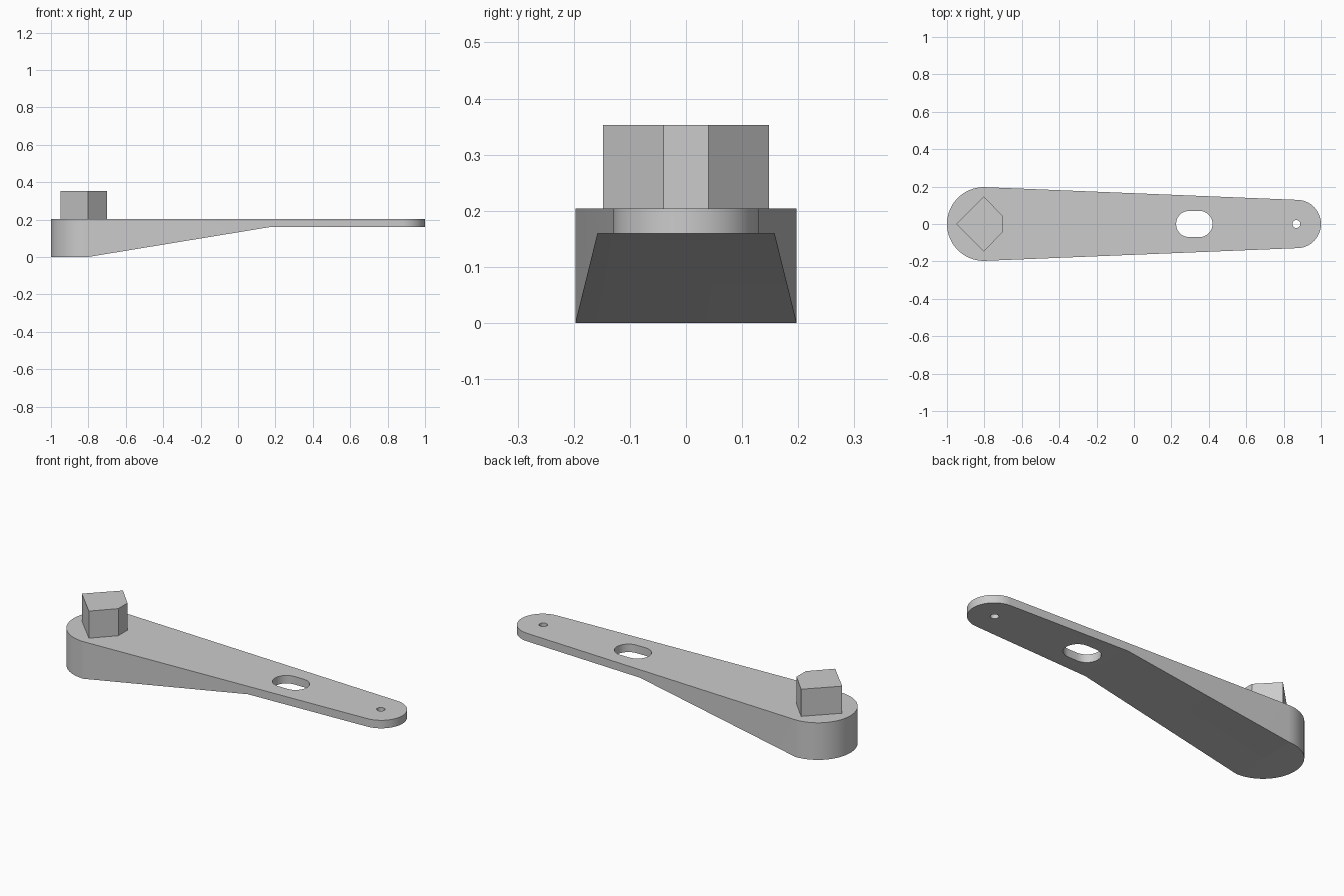
import bpy, bmesh
from math import sin, cos, pi
from mathutils import Vector

if "Cube" in bpy.data.objects:
    bpy.data.objects.remove(bpy.data.objects["Cube"])

grey = bpy.data.materials.new("plain grey")
grey.use_nodes = True
grey.diffuse_color = (0.6, 0.6, 0.6, 1)
grey.node_tree.nodes["Principled BSDF"].inputs["Base Color"].default_value = (0.6, 0.6, 0.6, 1)

TOP, THIN = 0.204, 0.16
BIG_X, BIG_R = -0.803, 0.197
TIP_X, TIP_R = 0.871, 0.129


def arc(cx, r, start, end, steps):
    angles = [start + (end - start) * i / steps for i in range(steps + 1)]
    return [(cx + r * cos(a), r * sin(a)) for a in angles]


def prism(name, points, extrusion):
    """Extrude a closed 3D outline into a solid."""
    bm = bmesh.new()
    face = bm.faces.new([bm.verts.new(p) for p in points])
    result = bmesh.ops.extrude_face_region(bm, geom=[face])
    moved = [g for g in result["geom"] if isinstance(g, bmesh.types.BMVert)]
    bmesh.ops.translate(bm, verts=moved, vec=Vector(extrusion))
    bmesh.ops.recalc_face_normals(bm, faces=bm.faces)
    mesh = bpy.data.meshes.new(name)
    bm.to_mesh(mesh)
    bm.free()
    mesh.materials.append(grey)
    obj = bpy.data.objects.new(name, mesh)
    bpy.context.collection.objects.link(obj)
    return obj


def upright(name, outline, low, high):
    return prism(name, [(x, y, low) for x, y in outline], (0, 0, high - low))


def cut(target, cutter):
    mod = target.modifiers.new(cutter.name, "BOOLEAN")
    mod.operation, mod.solver, mod.object = "DIFFERENCE", "EXACT", cutter
    bpy.context.view_layer.objects.active = target
    bpy.ops.object.modifier_apply(modifier=mod.name)
    bpy.data.objects.remove(cutter)


# Tapered arm with rounded ends
tilt = (BIG_R - TIP_R) / (TIP_X - BIG_X)
half = pi / 2 - tilt
arm = upright("lever_arm", arc(TIP_X, TIP_R, -half, half, 32)
              + arc(BIG_X, BIG_R, half, 2 * pi - half, 40), 0, TOP)

# Sloped underside, thinning to a flat tip
slope = (THIN) / (0.17 - BIG_X)
under = [(BIG_X - 0.1 / slope * 0.001, -0.0001), (0.17, THIN), (1.2, THIN), (1.2, -0.5), (BIG_X, -0.5)]
cut(arm, prism("underside_cutter", [(x, -0.5, z) for x, z in under], (0, 1, 0)))

# Long slot and small pin hole
slot = arc(0.35, 0.07, -pi / 2, pi / 2, 16) + arc(0.295, 0.07, pi / 2, 3 * pi / 2, 16)
cut(arm, upright("slot_cutter", slot, -0.1, 0.5))
cut(arm, upright("pin_hole_cutter", arc(0.868, 0.021, 0, 2 * pi, 24)[:-1], -0.1, 0.5))

# Five-sided drive post
post = upright("drive_post", [(-0.95, 0), (-0.803, -0.148), (-0.7, -0.04),
                              (-0.7, 0.04), (-0.803, 0.148)], TOP - 0.01, 0.353)

bpy.ops.object.select_all(action="DESELECT")
arm.select_set(True)
bpy.context.view_layer.objects.active = arm
bpy.ops.object.shade_smooth_by_angle(angle=pi / 6)
